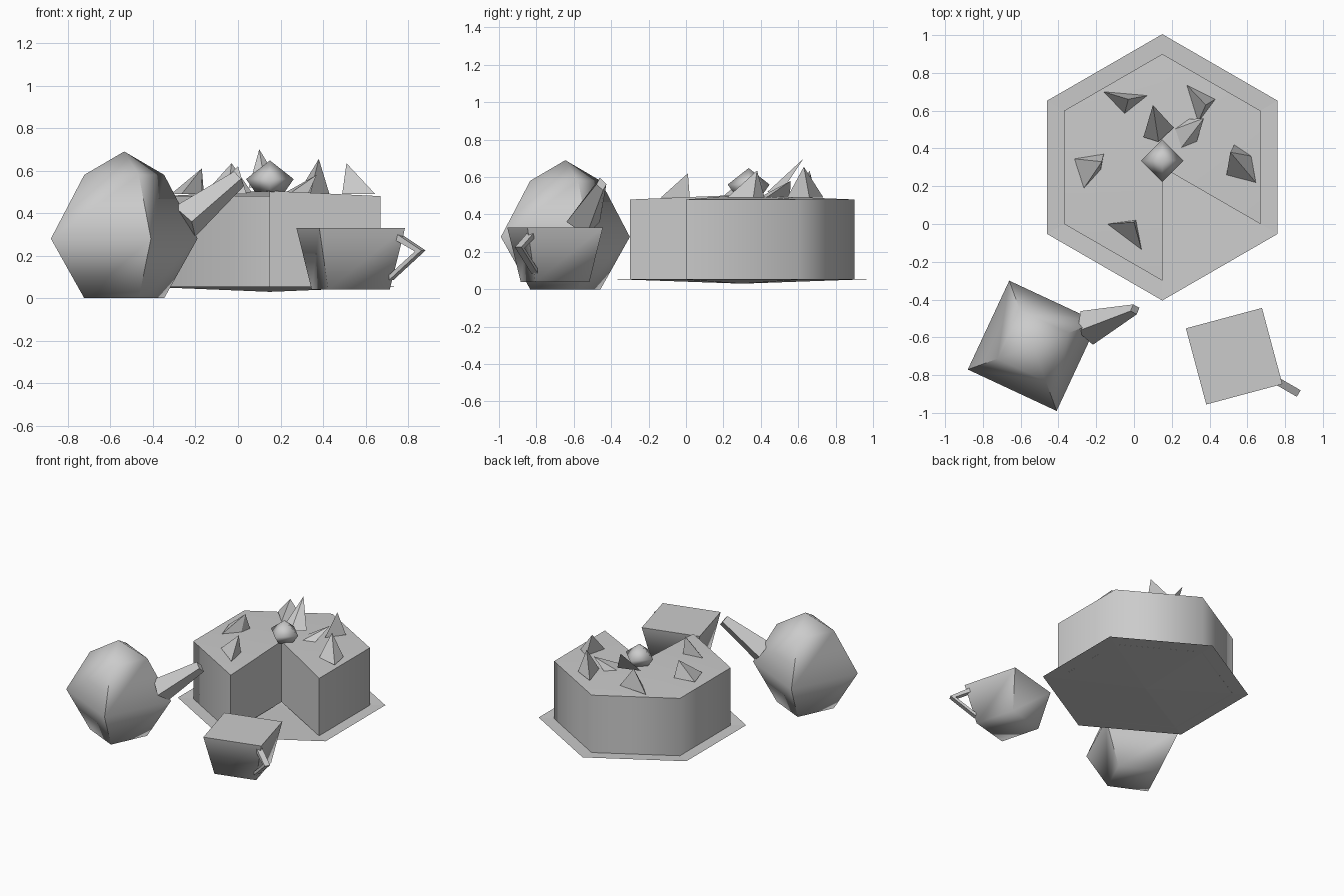
import bpy
import bmesh
import math
from mathutils import Vector

default_cube = bpy.data.objects.get("Cube")
if default_cube:
    bpy.data.objects.remove(default_cube, do_unlink=True)

# One plain clay colour for everything
clay = bpy.data.materials.new("light_grey")
clay.use_nodes = True
GREY = (0.6, 0.6, 0.6, 1.0)
clay.diffuse_color = GREY
clay.node_tree.nodes["Principled BSDF"].inputs["Base Color"].default_value = GREY


def finish(bm, name, smooth_angle=None):
    """Turn a bmesh into a named object with consistent normals."""
    bmesh.ops.recalc_face_normals(bm, faces=bm.faces)
    mesh = bpy.data.meshes.new(name)
    bm.to_mesh(mesh)
    bm.free()
    mesh.materials.append(clay)
    obj = bpy.data.objects.new(name, mesh)
    bpy.context.collection.objects.link(obj)
    if smooth_angle:
        bpy.ops.object.select_all(action='DESELECT')
        obj.select_set(True)
        bpy.context.view_layer.objects.active = obj
        bpy.ops.object.shade_smooth_by_angle(angle=math.radians(smooth_angle))
    return obj


def polygon(centre, radius, z, sides, start):
    """Corner points of a level regular polygon."""
    points = []
    for i in range(sides):
        angle = math.radians(start + 360 * i / sides)
        points.append(Vector((centre[0] + radius * math.cos(angle),
                              centre[1] + radius * math.sin(angle), z)))
    return points


def loft(name, rings, smooth_angle=None, tip=None):
    """Skin a stack of rings, closing the bottom and the top (or a tip point)."""
    bm = bmesh.new()
    loops = [[bm.verts.new(p) for p in ring] for ring in rings]
    count = len(loops[0])
    for low, high in zip(loops, loops[1:]):
        for i in range(count):
            j = (i + 1) % count
            bm.faces.new((low[i], low[j], high[j], high[i]))
    bm.faces.new(loops[0])
    if tip is None:
        bm.faces.new(loops[-1])
    else:
        apex = bm.verts.new(tip)
        for i in range(count):
            bm.faces.new((loops[-1][i], loops[-1][(i + 1) % count], apex))
    return finish(bm, name, smooth_angle)


def hull(name, points, smooth_angle=None):
    """Faceted chunk wrapped around a few points."""
    bm = bmesh.new()
    for p in points:
        bm.verts.new(p)
    bmesh.ops.convex_hull(bm, input=bm.verts)
    return finish(bm, name, smooth_angle)


# Plate: shallow hexagonal dish
CAKE = (0.15, 0.3)
bm = bmesh.new()
rim = [bm.verts.new(p) for p in polygon(CAKE, 0.705, 0.055, 6, 30)]
middle = bm.verts.new((*CAKE, 0.03))
for i in range(6):
    bm.faces.new((rim[i], rim[(i + 1) % 6], middle))
finish(bm, "plate")

# Cake: hexagon with one wedge removed and a gently raised middle
bm = bmesh.new()
corners = polygon(CAKE, 0.6, 0, 6, -330)
low = [bm.verts.new(p + Vector((0, 0, 0.051))) for p in corners]
high = [bm.verts.new(p + Vector((0, 0, 0.48))) for p in corners]
core_low = bm.verts.new((*CAKE, 0.051))
core_high = bm.verts.new((*CAKE, 0.505))
for i in range(6):
    j = (i + 1) % 6
    if i == 4:  # the eaten slice leaves two cut walls
        for k in (i, j):
            bm.faces.new((low[k], high[k], core_high, core_low))
        continue
    bm.faces.new((low[i], low[j], high[j], high[i]))
    bm.faces.new((high[i], high[j], core_high))
    bm.faces.new((low[i], low[j], core_low))
finish(bm, "cake", 70)

# Teapot body: four-sided bulging profile
POT = (-0.535, -0.645)
profile = ((0.2, 0), (0.367, 0.28), (0.2, 0.58))
loft("teapot_body", [polygon(POT, r, z, 4, 20) for r, z in profile], 80,
     tip=(*POT, 0.69))

# Teapot spout: tapering diamond section rising outward
out = Vector((math.cos(math.radians(20)), math.sin(math.radians(20)), 0))
side = Vector((-out.y, out.x, 0))
start, end = Vector((-0.25, -0.55, 0.36)), Vector((0.005, -0.452, 0.562))
axis = (end - start).normalized()
up = axis.cross(side) * -1
rings = []
for centre, width, height in ((start, 0.095, 0.088), (end, 0.028, 0.042)):
    rings.append([centre + side * width, centre + up * height,
                  centre - side * width, centre - up * height])
loft("teapot_spout", rings, 40)

# Cup: filled square tapered tub
CUP = (0.53, -0.7)
loft("cup", [polygon(CUP, 0.212, 0.04, 4, -30),
             polygon(CUP, 0.295, 0.33, 4, -30)], 80)

# Cup handle: angular strap bent outward from one corner
out = Vector((math.cos(math.radians(-30)), math.sin(math.radians(-30)), 0))
side = Vector((-out.y, out.x, 0)) * 0.02
path = ((0.265, 0.3, 0.25, 0.275), (0.395, 0.225, 0.36, 0.22),
        (0.22, 0.085, 0.22, 0.11))
base = Vector((*CUP, 0))
rings = []
for r_out, z_out, r_in, z_in in path:
    outer = base + out * r_out + Vector((0, 0, z_out))
    inner = base + out * r_in + Vector((0, 0, z_in))
    rings.append([outer + side, outer - side, inner - side, inner + side])
loft("cup_handle", rings)

# Fruit pieces: base outline on the icing plus a raised point
BASE = 0.49
fruit = {
    "back_left": ([(-0.16, 0.7), (0.07, 0.68), (-0.05, 0.585)], (-0.03, 0.66, 0.635)),
    "back_right": ([(0.28, 0.735), (0.43, 0.66), (0.34, 0.54)], (0.38, 0.63, 0.655)),
    "right": ([(0.53, 0.42), (0.62, 0.36), (0.645, 0.22), (0.49, 0.26)], (0.51, 0.38, 0.635)),
    "left": ([(-0.315, 0.345), (-0.16, 0.37), (-0.175, 0.29), (-0.265, 0.19)], (-0.17, 0.33, 0.61)),
    "front": ([(-0.14, 0), (0.01, 0.02), (0.04, -0.135)], (0, 0.01, 0.62)),
    "flat": ([(0.21, 0.5), (0.29, 0.555), (0.33, 0.43), (0.24, 0.39)], (0.37, 0.56, 0.58)),
    "leaning": ([(0.21, 0.51), (0.13, 0.435), (0.05, 0.46)], (0.1, 0.63, 0.7)),
}
for place, (outline, peak) in fruit.items():
    lift = 0.03 if place == "leaning" else 0
    hull("fruit_" + place, [(x, y, BASE + lift) for x, y in outline] + [peak])

# Centre fruit: rounded-looking gem
middle = (0.15, 0.335)
hull("fruit_centre", polygon(middle, 0.07, 0.5, 4, 0)
     + polygon(middle, 0.112, 0.56, 4, 0) + [Vector((*middle, 0.648))], 80)
